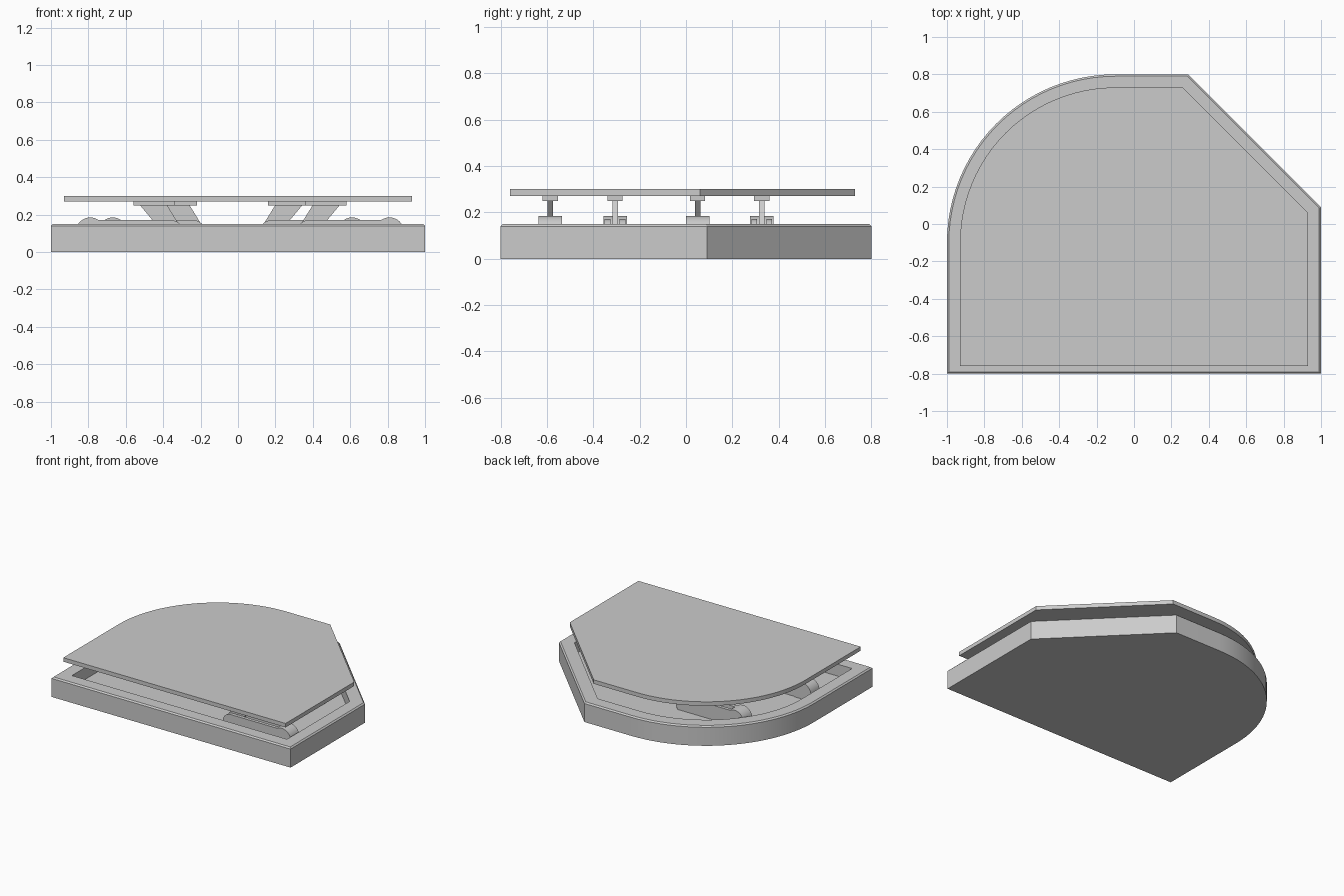
import bpy, bmesh, math
from mathutils import Vector

if "Cube" in bpy.data.objects:
    bpy.data.objects.remove(bpy.data.objects["Cube"])


def outline(t, front=None):
    """Platform outline inset by t: straight front, round left-back, cut right-back."""
    f = -0.8 + t if front is None else front
    s = 1.09 - t * math.sqrt(2)
    pts = [(-1 + t, f), (1 - t, f), (1 - t, s - 1 + t), (s - 0.8 + t, 0.8 - t)]
    r = 0.9 - t
    for i in range(25):
        a = math.pi / 2 * (1 + i / 24)
        pts.append((-0.1 + r * math.cos(a), -0.1 + r * math.sin(a)))
    return pts


def finish(bm, name):
    bmesh.ops.recalc_face_normals(bm, faces=bm.faces)
    me = bpy.data.meshes.new(name)
    bm.to_mesh(me)
    bm.free()
    ob = bpy.data.objects.new(name, me)
    bpy.context.collection.objects.link(ob)
    bpy.context.view_layer.objects.active = ob
    bpy.ops.object.select_all(action='DESELECT')
    ob.select_set(True)
    bpy.ops.object.shade_smooth_by_angle(angle=math.radians(25))
    return ob


def loft(name, rings):
    """Closed solid through (points, z) rings."""
    bm = bmesh.new()
    vs = [[bm.verts.new((x, y, z)) for x, y in pts] for pts, z in rings]
    n = len(vs[0])
    for a, b in zip(vs, vs[1:]):
        for i in range(n):
            bm.faces.new((a[i], a[(i + 1) % n], b[(i + 1) % n], b[i]))
    bm.faces.new(vs[0])
    bm.faces.new(vs[-1])
    return finish(bm, name)


def slab(name, profile, y0, y1, place):
    """Extrude a (u, z) profile along y, then place it with a function."""
    bm = bmesh.new()
    face = bm.faces.new([bm.verts.new((u, y0, z)) for u, z in profile])
    ext = bmesh.ops.extrude_face_region(bm, geom=[face])['geom']
    bmesh.ops.translate(bm, vec=Vector((0, y1 - y0, 0)),
                        verts=[g for g in ext if isinstance(g, bmesh.types.BMVert)])
    for v in bm.verts:
        v.co = place(v.co)
    return finish(bm, name)


def arc(cx, cz, r, a0, a1, n):
    return [(cx + r * math.cos(math.radians(a0 + (a1 - a0) * i / n)),
             cz + r * math.sin(math.radians(a0 + (a1 - a0) * i / n))) for i in range(n + 1)]


# tray base: chamfered rim and sunken floor
FLOOR = 0.06
loft("tray_base", [(outline(0), 0), (outline(0), 0.14), (outline(0.01), 0.15),
                   (outline(0.1), 0.15), (outline(0.1), FLOOR)])

# raised top plate
loft("top_plate", [(outline(0.07, -0.76), 0.27), (outline(0.07, -0.76), 0.30)])

# four lifting arms: hub position x, y (each points toward the middle)
hub = arc(0, 0.107, 0.078, -37, 217, 24)
rail = [(0, FLOOR)] + arc(0.43, 0.105, 0.066, -43, 90, 12) + [(0, 0.171)]
leg = [(0.40, 0.09), (0.51, 0.09), (0.41, 0.252), (0.265, 0.252)]
pad = [(0.23, 0.25), (0.45, 0.25), (0.45, 0.27), (0.23, 0.27)]
for i, (hx, hy) in enumerate([(0.81, -0.586), (0.61, 0.05), (-0.79, -0.306), (-0.67, 0.327)]):
    d = -1 if hx > 0 else 1

    def place(c, hx=hx, hy=hy, d=d):
        return Vector((hx + d * c.x, hy + c.y, c.z))

    slab(f"hub_{i}", hub, -0.051, 0.051, place)
    for side in (-1, 1):
        slab(f"rail_{i}", rail, side * 0.02, side * 0.045, place)
    slab(f"leg_{i}", leg, -0.012, 0.012, place)
    slab(f"pad_{i}", pad, -0.033, 0.033, place)
